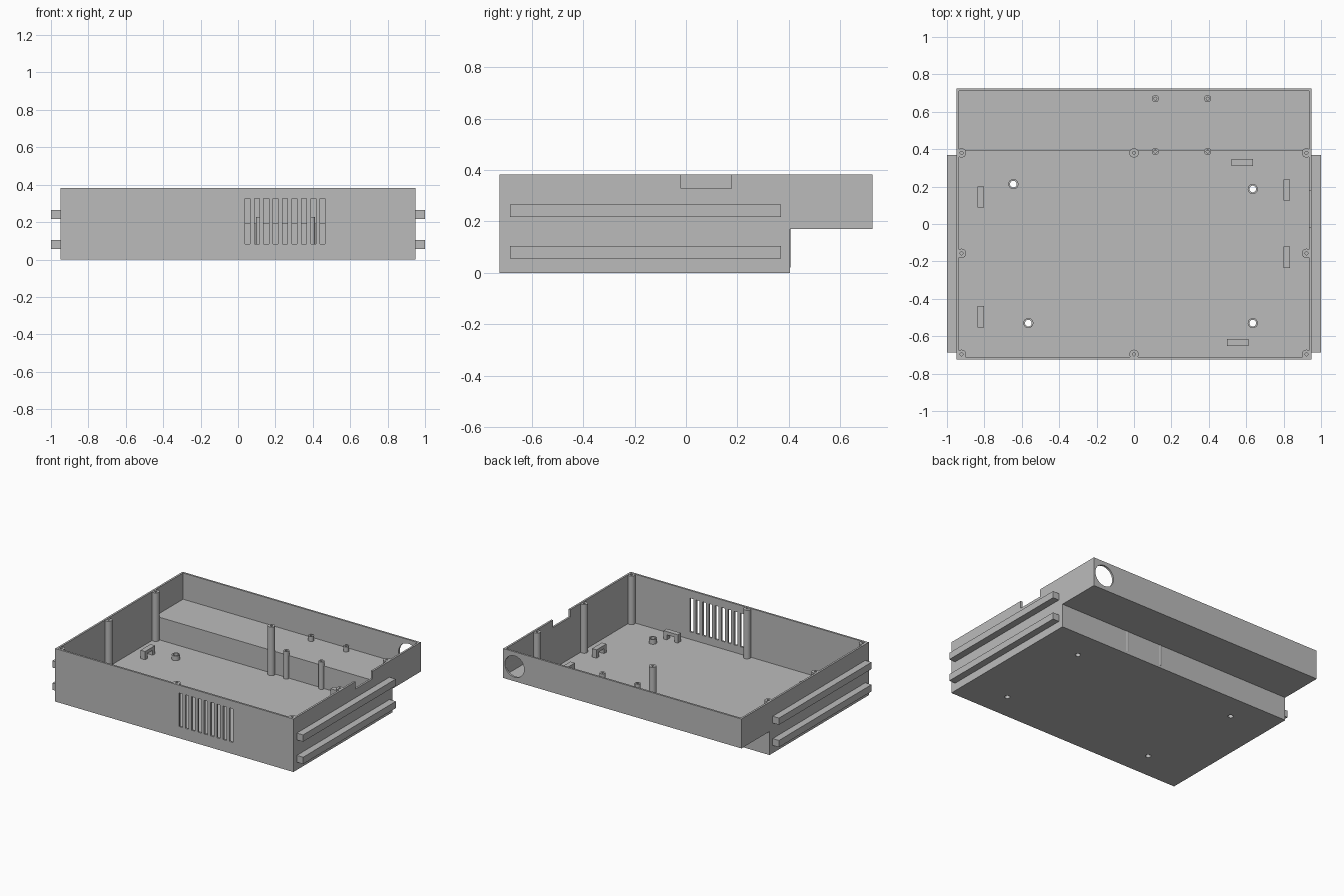
import bpy, bmesh, math
from mathutils import Matrix

cube = bpy.data.objects.get("Cube")
if cube:
    bpy.data.objects.remove(cube, do_unlink=True)

grey = bpy.data.materials.new("plain grey")
grey.use_nodes = True
COLOUR = (0.5, 0.5, 0.5, 1)
grey.diffuse_color = COLOUR
grey.node_tree.nodes["Principled BSDF"].inputs["Base Color"].default_value = COLOUR

W, D, H = 0.95, 0.725, 0.382      # half width, half depth, height
STEP_Y, STEP_Z = 0.405, 0.17      # raised rear section
T, FLOOR = 0.014, 0.03            # wall and floor thickness
SHELF = 0.193


def finish(bm, name):
    bmesh.ops.recalc_face_normals(bm, faces=bm.faces)
    mesh = bpy.data.meshes.new(name)
    bm.to_mesh(mesh)
    bm.free()
    mesh.materials.append(grey)
    obj = bpy.data.objects.new(name, mesh)
    bpy.context.collection.objects.link(obj)
    return obj


def add_box(bm, x0, x1, y0, y1, z0, z1):
    m = Matrix.Translation(((x0 + x1) / 2, (y0 + y1) / 2, (z0 + z1) / 2))
    bmesh.ops.create_cube(bm, size=1, matrix=m @ Matrix.Diagonal((x1 - x0, y1 - y0, z1 - z0, 1)))


def add_cylinder(bm, centre, radius, depth, turn=0):
    m = Matrix.Translation(centre) @ Matrix.Rotation(turn, 4, 'X')
    bmesh.ops.create_cone(bm, cap_ends=True, segments=32, radius1=radius,
                          radius2=radius, depth=depth, matrix=m)


def side_profile(name, half_width, points):
    """Extrude a (y, z) outline across the width."""
    bm = bmesh.new()
    face = bm.faces.new([bm.verts.new((-half_width, y, z)) for y, z in points])
    moved = bmesh.ops.extrude_face_region(bm, geom=[face])["geom"]
    bmesh.ops.translate(bm, vec=(2 * half_width, 0, 0),
                        verts=[v for v in moved if isinstance(v, bmesh.types.BMVert)])
    return finish(bm, name)


def select(obj):
    bpy.ops.object.select_all(action='DESELECT')
    obj.select_set(True)
    bpy.context.view_layer.objects.active = obj


def cut(obj, cutter):
    cutter.hide_render = True
    mod = obj.modifiers.new("cut", 'BOOLEAN')
    mod.operation = 'DIFFERENCE'
    mod.solver = 'EXACT'
    mod.object = cutter
    select(obj)
    bpy.ops.object.modifier_apply(modifier=mod.name)
    bpy.data.objects.remove(cutter, do_unlink=True)


def tube(name, x, y, z0, z1, outer, inner, n=24):
    """Vertical post with a round hole down its middle."""
    bm = bmesh.new()
    rings = [[bm.verts.new((x + r * math.cos(i * math.tau / n),
                            y + r * math.sin(i * math.tau / n), z)) for i in range(n)]
             for r, z in ((outer, z0), (outer, z1), (inner, z1), (inner, z0))]
    for a, b in zip(rings, rings[1:] + rings[:1]):
        for i in range(n):
            j = (i + 1) % n
            bm.faces.new((a[i], a[j], b[j], b[i]))
    obj = finish(bm, name)
    select(obj)
    bpy.ops.object.shade_smooth_by_angle(angle=math.radians(35))
    return obj


# Stepped open tray
tray = side_profile("tray", W, [(-D, 0), (STEP_Y, 0), (STEP_Y, STEP_Z),
                                (D, STEP_Z), (D, H), (-D, H)])
inner_step = STEP_Y - T + 0.003
cut(tray, side_profile("cavity", W - T, [
    (-D + T, FLOOR), (inner_step, FLOOR), (inner_step, SHELF),
    (D - T, SHELF), (D - T, H + 0.1), (-D + T, H + 0.1)]))

# Openings: vent slots, side notch, rear cable hole, floor screw holes
BOSSES = [(-0.645, 0.213), (0.635, 0.187), (0.635, -0.53), (-0.565, -0.53)]
bm = bmesh.new()
for i in range(9):
    x = 0.037 + i * 0.0503
    add_box(bm, x, x + 0.027, -D - 0.05, -D + 0.04, 0.084, 0.326)
add_box(bm, W - 0.05, W + 0.05, -0.02, 0.178, 0.328, H + 0.1)
add_cylinder(bm, (0.86, D, 0.276), 0.077, 0.1, math.pi / 2)
for x, y in BOSSES:
    add_cylinder(bm, (x, y, 0), 0.018, 0.2)
cut(tray, finish(bm, "openings"))
select(tray)
bpy.ops.object.shade_smooth_by_angle(angle=math.radians(35))

# Side rails
for side, sign in (("left", 1), ("right", -1)):
    for level, z in (("lower", 0.056), ("upper", 0.217)):
        bm = bmesh.new()
        x0, x1 = sorted((sign * (W - 0.005), sign * 1.0))
        add_box(bm, x0, x1, -0.686, 0.369, z, z + 0.049)
        finish(bm, f"{side}_{level}_rail")

# Tall lid screw posts around the edge
for x in (-0.922, 0, 0.922):
    for y in (-0.697, -0.157, 0.38):
        if x or y != -0.157:
            tube("lid_post", x, y, FLOOR - 0.01, H - 0.002, 0.025, 0.008)

# Board standoffs, two from the floor and two on the shelf
for x in (0.114, 0.394):
    tube("floor_standoff", x, 0.388, FLOOR - 0.01, 0.228, 0.019, 0.008)
    tube("shelf_standoff", x, 0.67, SHELF - 0.01, 0.228, 0.019, 0.008)

# Low bosses around the floor screw holes
for x, y in BOSSES:
    tube("floor_boss", x, y, FLOOR - 0.01, 0.064, 0.027, 0.018)

# Cable tie bridges
BRIDGES = [(-0.82, 0.144, 0), (-0.82, -0.496, 0), (0.816, 0.182, 0),
           (0.816, -0.177, 0), (0.578, 0.329, 1), (0.554, -0.634, 1)]
for x, y, along_x in BRIDGES:
    bm = bmesh.new()
    add_box(bm, -0.057, 0.057, -0.018, 0.018, FLOOR - 0.01, 0.09)
    bridge = finish(bm, "tie_bridge")
    bm = bmesh.new()
    add_box(bm, -0.03, 0.03, -0.1, 0.1, 0, 0.066)
    cut(bridge, finish(bm, "tunnel"))
    turn = Matrix.Rotation(0 if along_x else math.pi / 2, 4, 'Z')
    bridge.data.transform(Matrix.Translation((x, y, 0)) @ turn)
